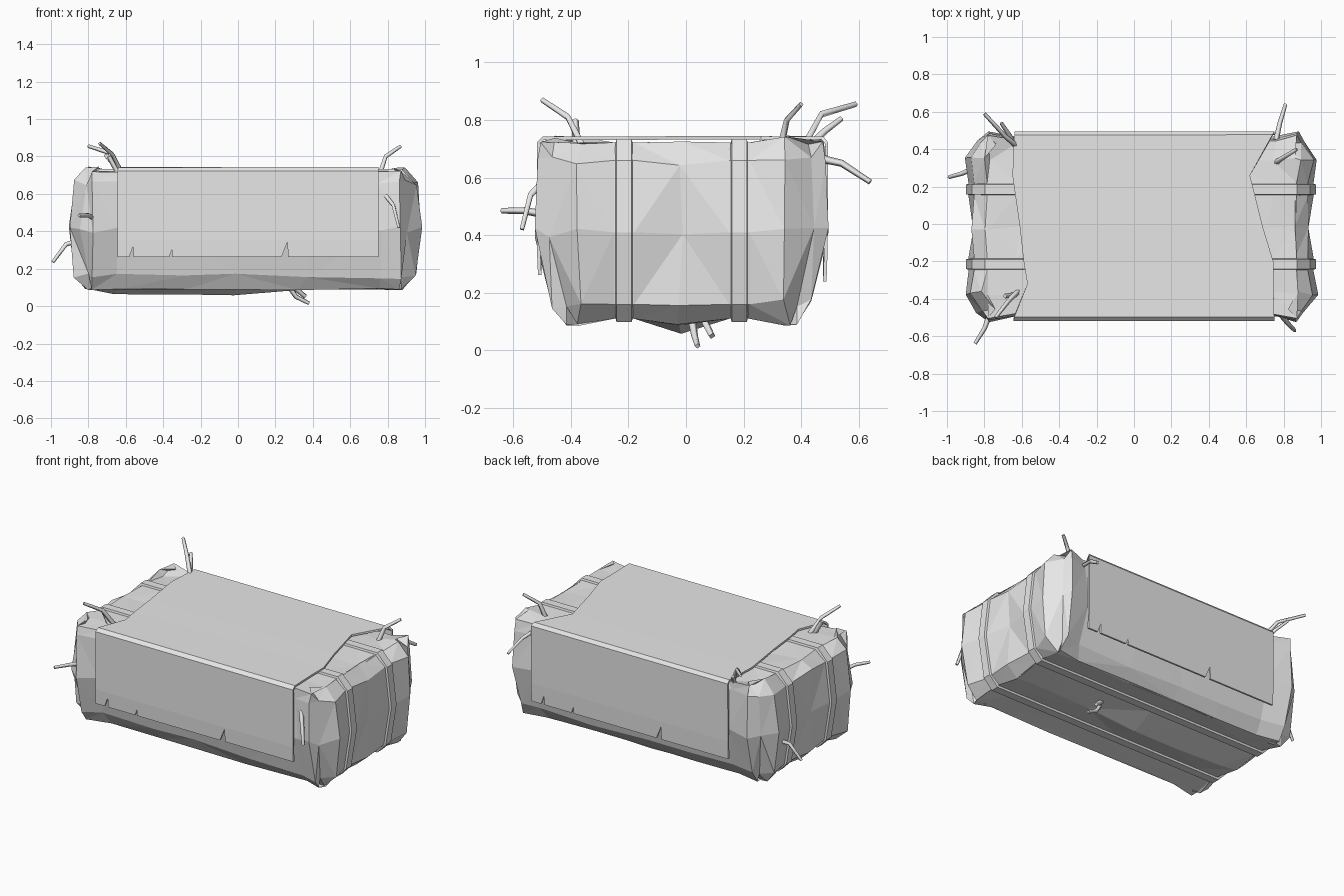
import bpy, bmesh, random
from mathutils import Vector

random.seed(4)
default_cube = bpy.data.objects.get("Cube")
if default_cube:
    bpy.data.objects.remove(default_cube, do_unlink=True)

# One plain grey material for everything
grey = bpy.data.materials.new("plain_grey")
grey.use_nodes = True
grey.diffuse_color = (0.8, 0.8, 0.8, 1)
grey.node_tree.nodes["Principled BSDF"].inputs["Base Color"].default_value = (0.8, 0.8, 0.8, 1)


def add_object(name, mesh):
    obj = bpy.data.objects.new(name, mesh)
    bpy.context.collection.objects.link(obj)
    mesh.materials.clear()
    mesh.materials.append(grey)
    return obj


def finish(name, bm, recalc=True):
    if recalc:
        bmesh.ops.recalc_face_normals(bm, faces=bm.faces[:])
    mesh = bpy.data.meshes.new(name)
    bm.to_mesh(mesh)
    bm.free()
    return add_object(name, mesh)


# Lattice lines of the bale, with the inward rounding at each height
XS = [-0.91, -0.78, -0.63, -0.3, 0.0, 0.35, 0.74, 0.87, 0.985]
YS = [-0.515, -0.37, -0.25, -0.18, -0.02, 0.15, 0.22, 0.35, 0.485]
ZS = [0.09, 0.16, 0.41, 0.66, 0.722]
END_INSET = [0.1, 0.04, 0.0, 0.03, 0.1]
SIDE_INSET = [0.11, 0.06, 0.0, 0.01, 0.02]
LAST_X, LAST_Y, LAST_Z = len(XS) - 1, len(YS) - 1, len(ZS) - 1
BAND_COLUMNS = (2, 3, 5, 6)


def outward(index, last):
    return -1 if index == 0 else 1 if index == last else 0


def bale_point(i, j, k):
    """Rounded position of one lattice point on the bale surface."""
    x, y, z = XS[i], YS[j], ZS[k]
    sx, sy = outward(i, LAST_X), outward(j, LAST_Y)
    if sx:
        x -= sx * END_INSET[k]
        if sy:
            x -= sx * 0.07
        elif j in BAND_COLUMNS:
            x -= sx * 0.025
        elif j == 4:
            x -= sx * (0.06 if k == 2 else 0.02)
    if sy:
        y -= sy * SIDE_INSET[k]
        if sx:
            y -= sy * 0.04
        elif 2 <= i <= 6:
            y -= sy * 0.02
        else:
            y += sy * 0.01
    if k == 0:
        z += 0.02 if j in BAND_COLUMNS else 0
        z -= 0.03 if j == 4 and 2 <= i <= 4 else 0
    return Vector((x, y, z))


# Bale body: faceted lumpy block
bm = bmesh.new()
verts = {}


def bale_vert(i, j, k):
    key = (i, j, k)
    if key not in verts:
        p = bale_point(i, j, k)
        covered = 2 <= i <= 6
        if j not in BAND_COLUMNS:
            amount = 0.012
            p.x += random.uniform(-1, 1) * amount * (3 if covered else 1)
            if 0 < j < LAST_Y:
                p.y += random.uniform(-1, 1) * amount
            if k == LAST_Z:
                p.z += random.uniform(-amount, 0) if covered else random.uniform(-amount, 2 * amount)
            else:
                p.z += random.uniform(-1, 1) * amount * (0.4 if k == 0 else 1.5)
        verts[key] = bm.verts.new(p)
    return verts[key]


CORNERS = [(0, 0), (1, 0), (1, 1), (0, 1)]
for k in (0, LAST_Z):
    for i in range(LAST_X):
        for j in range(LAST_Y):
            bm.faces.new([bale_vert(i + a, j + b, k) for a, b in CORNERS])
for j in (0, LAST_Y):
    for i in range(LAST_X):
        for k in range(LAST_Z):
            bm.faces.new([bale_vert(i + a, j, k + b) for a, b in CORNERS])
for i in (0, LAST_X):
    for j in range(LAST_Y):
        for k in range(LAST_Z):
            bm.faces.new([bale_vert(i, j + a, k + b) for a, b in CORNERS])
bmesh.ops.triangulate(bm, faces=bm.faces[:])
finish("bale_body", bm)

# Binding bands: raised loops around the length of the bale
LOOP = ([(i, 0) for i in range(LAST_X)] + [(LAST_X, k) for k in range(LAST_Z)]
        + [(i, LAST_Z) for i in range(LAST_X, 0, -1)] + [(0, k) for k in range(LAST_Z, 0, -1)])


def band(name, column, y):
    bm = bmesh.new()
    rings = []
    for offset, grow in ((-0.038, -0.03), (-0.026, 0.012), (0.026, 0.012), (0.038, -0.03)):
        ring = []
        for i, k in LOOP:
            p = bale_point(i, column, k)
            p.y = y + offset
            p.x += grow * outward(i, LAST_X)
            p.z += grow * outward(k, LAST_Z)
            ring.append(bm.verts.new(p))
        rings.append(ring)
    for a, b in zip(rings, rings[1:]):
        for n in range(len(LOOP)):
            m = (n + 1) % len(LOOP)
            bm.faces.new((a[n], a[m], b[m], b[n]))
    finish(name, bm)


band("front_band", 2, -0.215)
band("back_band", 5, 0.185)

# Blanket: draped strip with (y, z, left edge, right edge) rows and torn hems
ROWS = [(0.486, 0.355, -0.64, 0.75), (0.488, 0.72, -0.64, 0.75), (0.474, 0.737, -0.64, 0.74),
        (0.26, 0.738, -0.65, 0.62), (-0.02, 0.738, -0.61, 0.69), (-0.2, 0.737, -0.59, 0.745),
        (-0.32, 0.737, -0.57, 0.745), (-0.495, 0.737, -0.64, 0.75),
        (-0.512, 0.72, -0.645, 0.75), (-0.512, 0.355, -0.645, 0.75)]
TEARS = [(-0.57, 0.06, 0.012), (-0.36, 0.04, 0.008), (0.25, 0.08, 0.018)]

bm = bmesh.new()
rows = [[bm.verts.new((x, y, z)) for x in (left, right)] for y, z, left, right in ROWS]
for a, b in zip(rows, rows[1:]):
    bm.faces.new((a[0], a[1], b[1], b[0]))


def hem(row, y, bottom, turn):
    """Lower strip of a side panel, with narrow triangular tears."""
    start, end = (row[0], row[1]) if turn > 0 else (row[1], row[0])
    points = [(start.co.x, bottom)]
    for x, height, half in TEARS:
        x = x if turn > 0 else 0.1 - x
        points += [(x - turn * half, bottom), (x + turn * half * 0.8, bottom + height),
                   (x + turn * half, bottom)]
    points.append((end.co.x, bottom))
    lower = [bm.verts.new((x, y, z)) for x, z in points]
    bm.faces.new([start] + lower + [end])


hem(rows[-1], -0.508, 0.262, 1)
hem(rows[0], 0.482, 0.24, -1)
blanket = finish("blanket", bm)
solid = blanket.modifiers.new("thickness", "SOLIDIFY")
solid.thickness = 0.012
solid.offset = 0


# Loose straws: bent tapering stems
def straw(name, *path):
    curve = bpy.data.curves.new(name, "CURVE")
    curve.dimensions = "3D"
    curve.bevel_depth = 0.013
    curve.bevel_resolution = 0
    curve.use_fill_caps = True
    spline = curve.splines.new("POLY")
    spline.points.add(len(path) - 1)
    for n, p in enumerate(path):
        spline.points[n].co = (*p, 1)
        spline.points[n].radius = 1.15 - 0.2 * n
    helper = bpy.data.objects.new(name + "_path", curve)
    bpy.context.collection.objects.link(helper)
    bpy.context.view_layer.update()
    graph = bpy.context.evaluated_depsgraph_get()
    mesh = bpy.data.meshes.new_from_object(helper.evaluated_get(graph))
    bpy.data.objects.remove(helper, do_unlink=True)
    add_object(name, mesh)


straw("straw_back_left_side", (0.76, 0.45, 0.67), (0.78, 0.54, 0.65), (0.81, 0.64, 0.585))
straw("straw_back_left_top", (0.76, 0.33, 0.71), (0.79, 0.35, 0.80), (0.87, 0.40, 0.855))
straw("straw_back_right_top", (-0.62, 0.41, 0.71), (-0.69, 0.47, 0.82), (-0.80, 0.59, 0.855))
straw("straw_back_right_short", (-0.64, 0.43, 0.71), (-0.67, 0.48, 0.76), (-0.71, 0.54, 0.805))
straw("straw_front_right_top", (-0.62, -0.36, 0.71), (-0.67, -0.41, 0.81), (-0.74, -0.50, 0.87))
straw("straw_front_right_short", (-0.64, -0.38, 0.71), (-0.69, -0.385, 0.80))
straw("straw_front_right_side", (-0.77, -0.48, 0.47), (-0.80, -0.56, 0.485), (-0.85, -0.64, 0.485))
straw("straw_right_end", (-0.85, 0.3, 0.35), (-0.92, 0.27, 0.33), (-0.99, 0.25, 0.235))
straw("straw_front_left_side", (0.79, -0.49, 0.59), (0.83, -0.54, 0.54), (0.86, -0.57, 0.42))
straw("straw_bottom_long", (0.27, 0.02, 0.11), (0.31, 0.03, 0.05), (0.38, 0.04, 0.015))
straw("straw_bottom_short", (0.29, 0.06, 0.11), (0.36, 0.09, 0.05))
